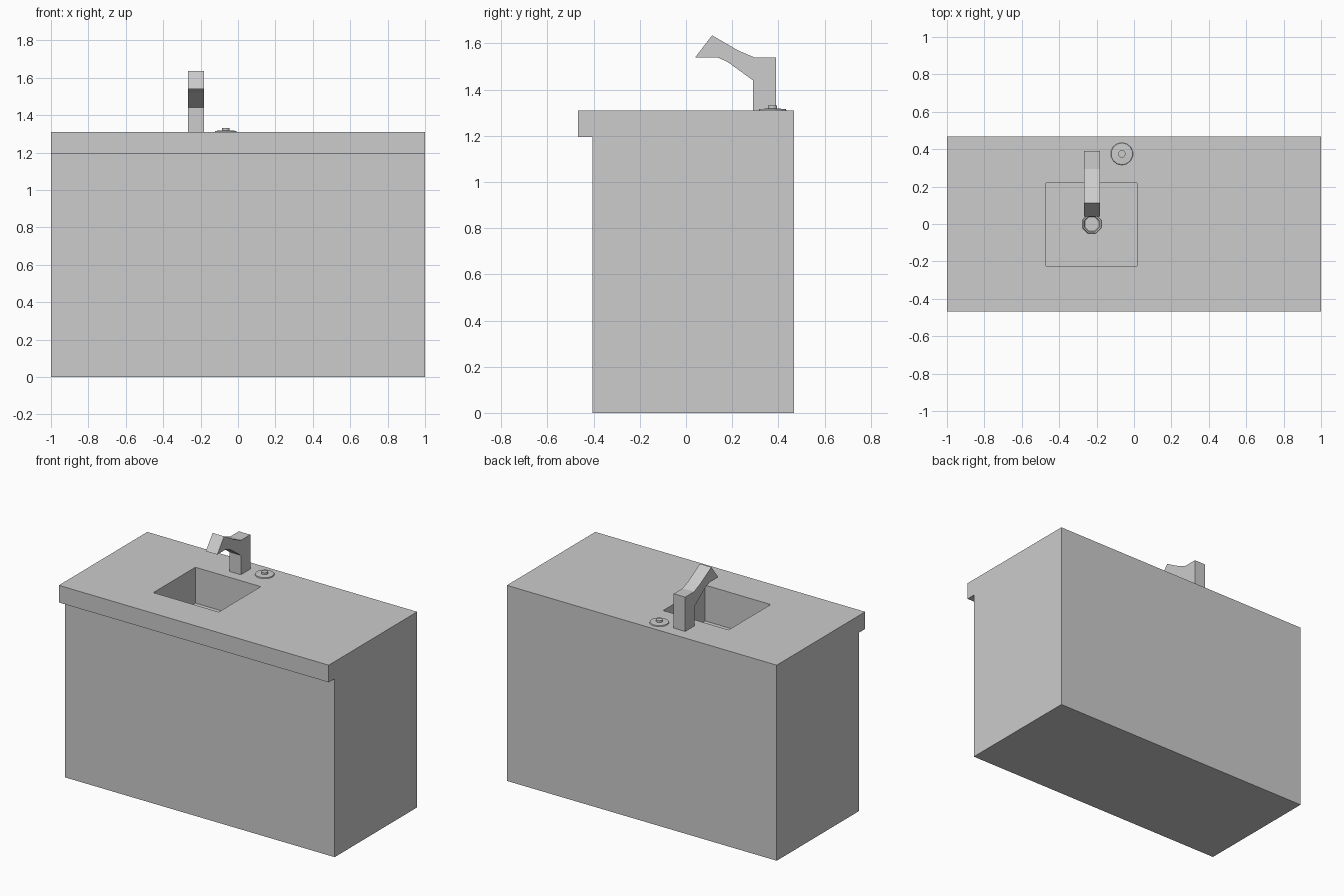
import bpy, bmesh, math

if "Cube" in bpy.data.objects:
    bpy.data.objects.remove(bpy.data.objects["Cube"])

grey = bpy.data.materials.new("plain_grey")
grey.diffuse_color = (0.604, 0.604, 0.604, 1)
grey.use_nodes = True
grey.node_tree.nodes["Principled BSDF"].inputs["Base Color"].default_value = grey.diffuse_color


def finish(name, bm):
    bmesh.ops.recalc_face_normals(bm, faces=bm.faces)
    me = bpy.data.meshes.new(name)
    bm.to_mesh(me)
    bm.free()
    me.materials.append(grey)
    ob = bpy.data.objects.new(name, me)
    bpy.context.collection.objects.link(ob)
    return ob


def extrude_x(name, profile, x0, x1):
    """Solid from a (y, z) outline swept between two x positions."""
    bm = bmesh.new()
    face = bm.faces.new([bm.verts.new((x0, y, z)) for y, z in profile])
    new = bmesh.ops.extrude_face_region(bm, geom=[face])["geom"]
    verts = [v for v in new if isinstance(v, bmesh.types.BMVert)]
    bmesh.ops.translate(bm, verts=verts, vec=(x1 - x0, 0, 0))
    return finish(name, bm)


def lathe(name, profile, centre, sides):
    """Closed turned part from (radius, height) pairs, capped at both ends."""
    bm = bmesh.new()
    cx, cy, cz = centre
    rings = []
    for r, h in profile:
        rings.append([bm.verts.new((cx + r * math.cos((i + .5) * math.tau / sides),
                                    cy + r * math.sin((i + .5) * math.tau / sides),
                                    cz + h)) for i in range(sides)])
    for a, b in zip(rings, rings[1:]):
        for i in range(sides):
            j = (i + 1) % sides
            bm.faces.new((a[i], a[j], b[j], b[i]))
    bm.faces.new(rings[0])
    bm.faces.new(rings[-1])
    return finish(name, bm)


TOP = 1.31
FLOOR = 1.07

# Counter with overhanging worktop
counter = extrude_x("counter", [(-0.405, 0), (0.468, 0), (0.468, TOP), (-0.468, TOP),
                                (-0.468, 1.195), (-0.405, 1.195)], -1, 1)

# Basin cut into the worktop
cutter = extrude_x("basin_cutter", [(-0.225, FLOOR), (0.22, FLOOR), (0.22, 1.5), (-0.225, 1.5)],
                   -0.47, 0.015)
cutter.hide_render = True
cutter.display_type = 'WIRE'
cut = counter.modifiers.new("basin", 'BOOLEAN')
cut.operation = 'DIFFERENCE'
cut.solver = 'EXACT'
cut.object = cutter
bpy.context.view_layer.objects.active = counter
counter.select_set(True)
bpy.ops.object.modifier_apply(modifier=cut.name)
bpy.data.objects.remove(cutter)

# Tap with angled spout
extrude_x("tap", [(0.39, TOP), (0.39, 1.54), (0.295, 1.54), (0.225, 1.57), (0.113, 1.635),
                  (0.04, 1.54), (0.135, 1.54), (0.18, 1.52), (0.29, 1.44), (0.29, TOP)],
          -0.267, -0.182)

# Push button beside the tap
lathe("button", [(0.06, 0), (0.058, 0.006), (0.02, 0.008), (0.02, 0.021)],
      (-0.065, 0.375, TOP), 14)

# Drain ring with recessed middle
lathe("drain", [(0.055, 0), (0.052, 0.008), (0.045, 0.008), (0.041, 0.002)],
      (-0.225, 0, FLOOR), 8)
